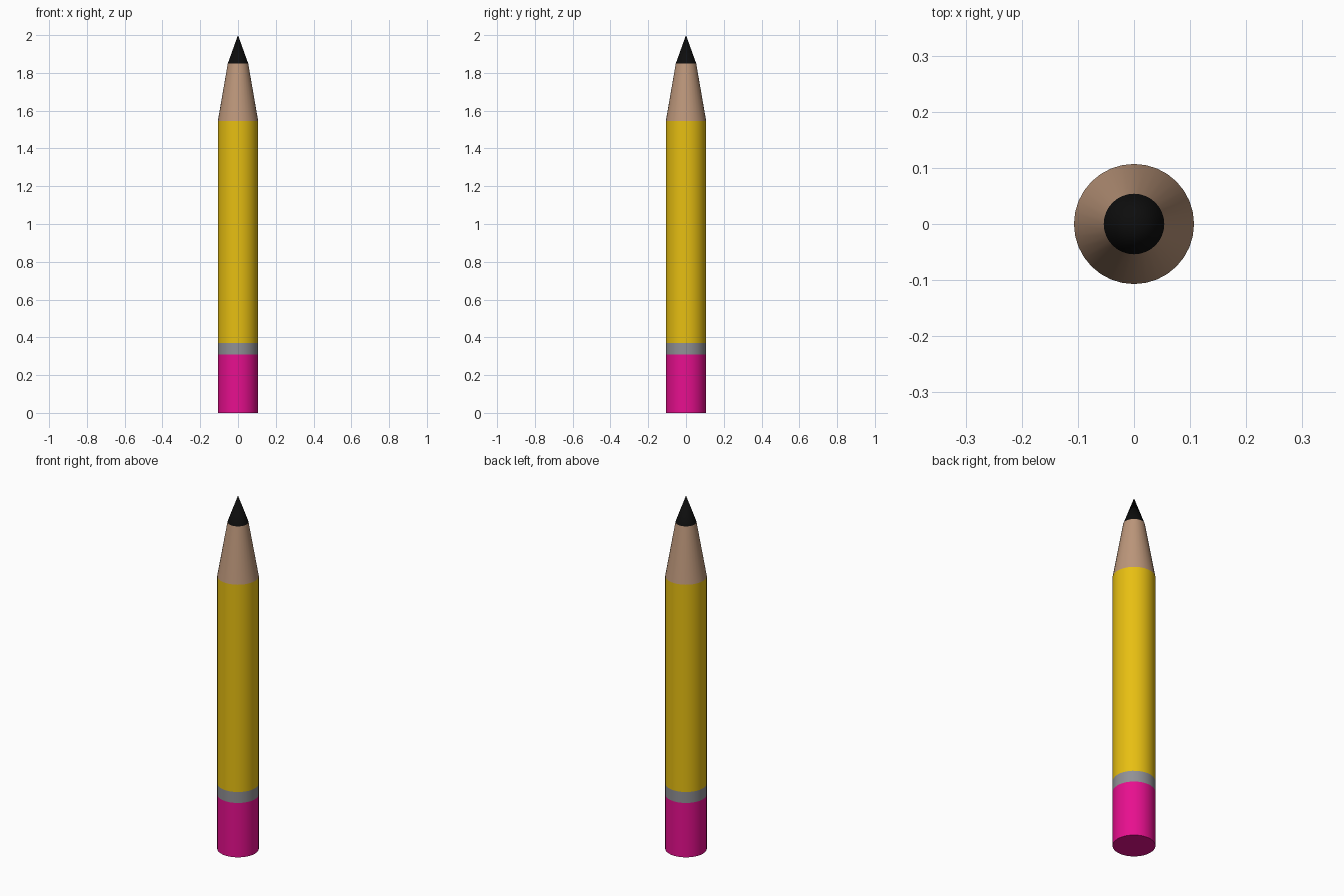
import bpy, bmesh, math

if "Cube" in bpy.data.objects:
    bpy.data.objects.remove(bpy.data.objects["Cube"])

SIDES = 32
R = 0.107


def material(name, rgb):
    m = bpy.data.materials.new(name)
    m.diffuse_color = (*rgb, 1.0)
    m.use_nodes = True
    m.node_tree.nodes["Principled BSDF"].inputs["Base Color"].default_value = m.diffuse_color
    return m


def section(name, r0, z0, r1, z1, mat, cap_bottom=False):
    """Open round section between two heights; r1 = 0 makes a point."""
    bm = bmesh.new()

    def ring(r, z):
        return [bm.verts.new((r * math.cos(2 * math.pi * i / SIDES),
                              r * math.sin(2 * math.pi * i / SIDES), z))
                for i in range(SIDES)]

    low = ring(r0, z0)
    high = ring(r1, z1) if r1 > 0 else None
    tip = None if high else bm.verts.new((0, 0, z1))
    for i in range(SIDES):
        j = (i + 1) % SIDES
        bm.faces.new((low[i], low[j], high[j], high[i]) if high
                     else (low[i], low[j], tip))
    if cap_bottom:
        bm.faces.new(low[::-1])
    me = bpy.data.meshes.new(name)
    bm.to_mesh(me)
    bm.free()
    me.materials.append(mat)
    ob = bpy.data.objects.new(name, me)
    bpy.context.collection.objects.link(ob)
    bpy.ops.object.select_all(action='DESELECT')
    ob.select_set(True)
    bpy.context.view_layer.objects.active = ob
    bpy.ops.object.shade_smooth_by_angle(angle=math.radians(40))
    return ob


pink = material("eraser pink", (0.82, 0.005, 0.28))
grey = material("metal grey", (0.28, 0.28, 0.30))
yellow = material("paint yellow", (0.80, 0.52, 0.006))
wood = material("bare wood", (0.50, 0.305, 0.195))
black = material("graphite black", (0.004, 0.004, 0.004))

# Stacked from the eraser up to the point
section("eraser", R, 0.0, R, 0.308, pink, cap_bottom=True)
section("metal_band", R, 0.308, R, 0.37, grey)
section("painted_body", R, 0.37, R, 1.544, yellow)
section("sharpened_wood", R, 1.544, 0.054, 1.85, wood)
section("lead_tip", 0.054, 1.85, 0.0, 2.0, black)
